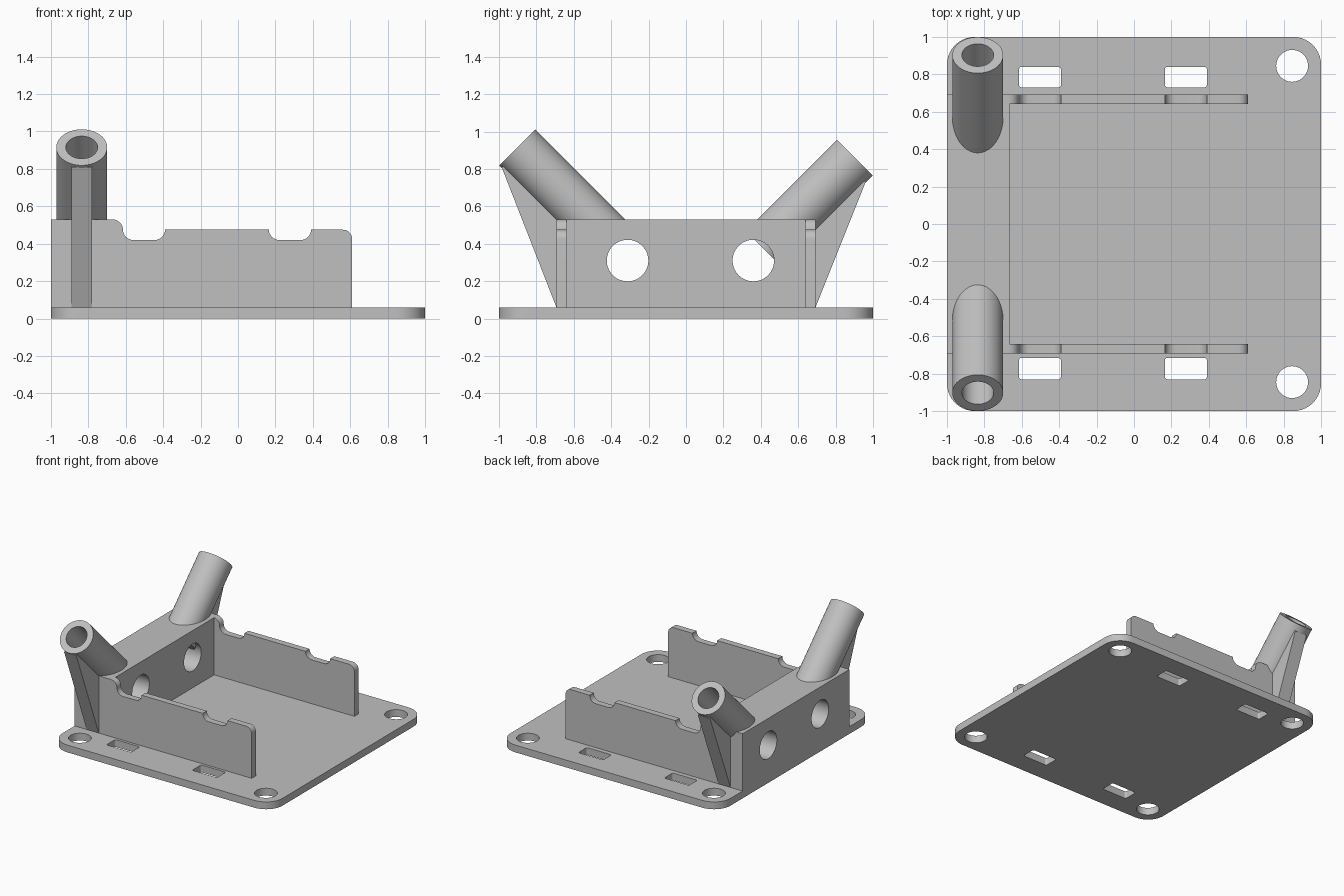
import bpy, bmesh, math
from mathutils import Vector, Matrix

cube = bpy.data.objects.get("Cube")
if cube:
    bpy.data.objects.remove(cube, do_unlink=True)

grey = bpy.data.materials.new("light grey plastic")
grey.use_nodes = True
COLOR = (0.53, 0.53, 0.53, 1)
grey.diffuse_color = COLOR
grey.node_tree.nodes["Principled BSDF"].inputs["Base Color"].default_value = COLOR


def finish(name, bm):
    bmesh.ops.recalc_face_normals(bm, faces=bm.faces)
    mesh = bpy.data.meshes.new(name)
    bm.to_mesh(mesh)
    bm.free()
    mesh.materials.append(grey)
    ob = bpy.data.objects.new(name, mesh)
    bpy.context.collection.objects.link(ob)
    return ob


def box(name, lo, hi, corner=0):
    """Box between two corners, with optional rounded vertical edges."""
    lo, hi = Vector(lo), Vector(hi)
    bm = bmesh.new()
    bmesh.ops.create_cube(bm, size=1)
    for v in bm.verts:
        v.co = (lo + hi) / 2 + v.co * (hi - lo)
    if corner:
        edges = [e for e in bm.edges
                 if abs(e.verts[0].co.z - e.verts[1].co.z) > 1e-4]
        bmesh.ops.bevel(bm, geom=edges, offset=corner, segments=10,
                        profile=0.5, affect='EDGES')
    return finish(name, bm)


def rod(name, start, end, radius):
    """Cylinder between two points."""
    start, end = Vector(start), Vector(end)
    axis = end - start
    bm = bmesh.new()
    turn = axis.to_track_quat('Z', 'Y').to_matrix().to_4x4()
    bmesh.ops.create_cone(bm, cap_ends=True, segments=64, radius1=radius,
                          radius2=radius, depth=axis.length,
                          matrix=Matrix.Translation((start + end) / 2) @ turn)
    return finish(name, bm)


def prism(name, points, vector):
    """Outline pushed along a vector."""
    bm = bmesh.new()
    face = bm.faces.new([bm.verts.new(p) for p in points])
    out = bmesh.ops.extrude_face_region(bm, geom=[face])["geom"]
    bmesh.ops.translate(bm, vec=vector,
                        verts=[g for g in out if isinstance(g, bmesh.types.BMVert)])
    if face.is_valid is False or len(bm.faces) < len(points) + 2:
        bm.faces.new([v for v in bm.verts][:len(points)])
    return finish(name, bm)


def cut(ob, cutters):
    bpy.context.view_layer.objects.active = ob
    for c in cutters:
        mod = ob.modifiers.new("cut", 'BOOLEAN')
        mod.operation, mod.solver, mod.object = 'DIFFERENCE', 'EXACT', c
        bpy.ops.object.modifier_apply(modifier=mod.name)


def arc(cx, cz, r, a0, a1):
    return [(cx + r * math.cos(math.radians(a0 + (a1 - a0) * i / 8)),
             cz + r * math.sin(math.radians(a0 + (a1 - a0) * i / 8)))
            for i in range(9)]


PLATE, TOP, RIM = 0.06, 0.53, 0.475
TUBE_X = -0.835
parts, cutters = [], []

# Base plate with corner holes and strap slots
plate = box("base_plate", (-1, -1, 0), (1, 1, PLATE), 0.15)
for x in (-0.845, 0.845):
    for y in (-0.845, 0.845):
        cutters.append(rod("hole_cutter", (x, y, -0.1), (x, y, 0.2), 0.085))
for x in (-0.615, 0.165):
    for y0, y1 in ((-0.83, -0.715), (0.73, 0.84)):
        cutters.append(box("slot_cutter", (x, y0, -0.1), (x + 0.225, y1, 0.2), 0.015))
cut(plate, cutters)
parts.append(plate)

# Cross block joining the two side walls
block = box("cross_block", (-1, -0.64, PLATE), (-0.665, 0.64, TOP))
parts.append(block)

# Side wall outline: high end, two notches, rounded far corner
outline = [(-1, PLATE), (-1, TOP)]
outline += arc(-0.67, TOP - 0.055, 0.055, 90, 0)
for x0, x1 in ((-0.615, -0.39), (0.165, 0.39)):
    outline += arc(x0 + 0.055, RIM, 0.055, 180, 270)
    outline += arc(x1 - 0.055, RIM, 0.055, 270, 360)
outline += arc(0.61 - 0.05, RIM - 0.05, 0.05, 90, 0) + [(0.61, PLATE)]
outline = [p for i, p in enumerate(outline)
           if i == 0 or math.dist(p, outline[i - 1]) > 1e-4]

# One wall, angled tube and rib on each side
for side, s, tube_z, hole_y in (("front", -1, 0.915, 0.3125), ("back", 1, 0.86, 0.36)):
    wall = prism(side + "_wall", [(x, s * 0.64, z) for x, z in outline],
                 (0, s * 0.053, 0))

    mouth = Vector((TUBE_X, s * 0.9025, tube_z))
    down = Vector((0, -s, -1)).normalized()
    tube = rod(side + "_tube", mouth, mouth + down * 0.69, 0.136)
    depth = (0.9025 - hole_y) * math.sqrt(2)
    center = mouth + down * depth
    bore = rod("bore_cutter", mouth - down * 0.1, center, 0.085)
    port = rod("port_cutter", (-1.2, center.y, 0.31), (-0.5, center.y, 0.31), 0.111)
    cutters += [bore, port]
    cut(tube, [bore])
    cut(wall, [bore])
    cut(block, [bore, port])

    # Rib from the plate up to the underside of the tube
    low = tube_z - 0.9025 - 0.19       # underside line: z = y + low
    tip = 0.985 if s < 0 else 0.96
    profile = [(0.67, PLATE), (0.693, PLATE), (tip, tip + low),
               (tip - 0.02, tip + low + 0.02), (0.67, 0.71 + low)]
    rib = prism(side + "_rib", [(TUBE_X - 0.055, s * y, z) for y, z in profile],
                (0.11, 0, 0))
    parts += [wall, tube, rib]

for c in cutters:
    bpy.data.objects.remove(c, do_unlink=True)

# Smooth round surfaces, keep edges crisp
for ob in parts:
    bpy.ops.object.select_all(action='DESELECT')
    ob.select_set(True)
    bpy.context.view_layer.objects.active = ob
    bpy.ops.object.shade_smooth_by_angle(angle=math.radians(30))
